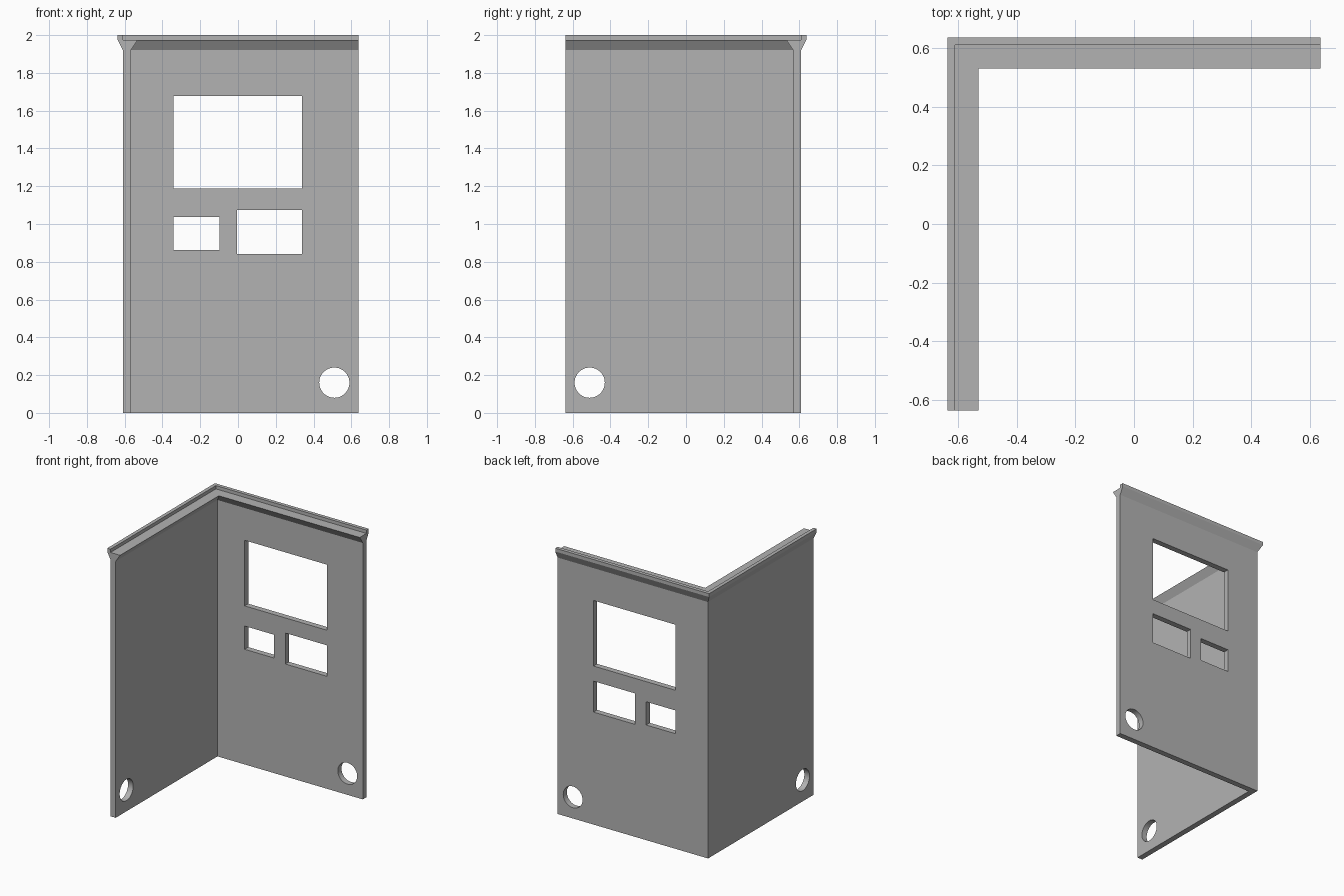
import bpy, bmesh, math
from mathutils import Matrix

if "Cube" in bpy.data.objects:
    bpy.data.objects.remove(bpy.data.objects["Cube"])

grey = bpy.data.materials.new("plain_grey")
grey.use_nodes = True
colour = (0.45, 0.45, 0.45, 1)
grey.diffuse_color = colour
grey.node_tree.nodes["Principled BSDF"].inputs["Base Color"].default_value = colour

EDGE = 0.637            # free ends of the two walls
OUT, IN = 0.61, 0.567   # outer and inner wall faces


def make_object(name, bm):
    bmesh.ops.recalc_face_normals(bm, faces=bm.faces)
    mesh = bpy.data.meshes.new(name)
    bm.to_mesh(mesh)
    bm.free()
    mesh.materials.append(grey)
    obj = bpy.data.objects.new(name, mesh)
    bpy.context.collection.objects.link(obj)
    return obj


def box_cutter(x0, x1, z0, z1):
    bm = bmesh.new()
    bmesh.ops.create_cube(bm, size=1, matrix=Matrix.Translation(
        ((x0 + x1) / 2, OUT, (z0 + z1) / 2)) @ Matrix.Diagonal((x1 - x0, 0.3, z1 - z0, 1)))
    return make_object("window_cutter", bm)


def round_cutter(location, axis):
    bm = bmesh.new()
    bmesh.ops.create_cone(bm, cap_ends=True, segments=48, radius1=0.08, radius2=0.08, depth=0.3,
                          matrix=Matrix.Translation(location) @ Matrix.Rotation(math.pi / 2, 4, axis))
    return make_object("hole_cutter", bm)


# Two walls with a flared, stepped top rim: one section mitred round the corner
section = [(OUT, 0), (OUT, 1.92), (EDGE, 1.975), (EDGE, 2), (OUT, 2),
           (OUT, 1.975), (0.531, 1.975), (IN, 1.92), (IN, 0)]
bm = bmesh.new()
rings = [[bm.verts.new(p) for p in ring] for ring in (
    [(-d, -EDGE, z) for d, z in section],
    [(-d, d, z) for d, z in section],
    [(EDGE, d, z) for d, z in section])]
for a, b in zip(rings, rings[1:]):
    for i in range(len(section)):
        j = (i + 1) % len(section)
        bm.faces.new((a[i], a[j], b[j], b[i]))
bm.faces.new(rings[0])
bm.faces.new(rings[-1])
walls = make_object("corner_walls", bm)

# Window openings in the back wall, and a round hole low in each wall
cutters = [
    box_cutter(-0.342, 0.339, 1.187, 1.678),
    box_cutter(-0.342, -0.097, 0.862, 1.036),
    box_cutter(-0.004, 0.339, 0.842, 1.074),
    round_cutter((0.51, OUT, 0.16), 'X'),
    round_cutter((-OUT, -0.51, 0.16), 'Y'),
]
bpy.context.view_layer.objects.active = walls
for cutter in cutters:
    mod = walls.modifiers.new("opening", 'BOOLEAN')
    mod.operation = 'DIFFERENCE'
    mod.solver = 'EXACT'
    mod.object = cutter
    bpy.ops.object.modifier_apply(modifier=mod.name)
    bpy.data.objects.remove(cutter)

# Smooth the hole walls while keeping the flat faces crisp
bpy.ops.object.select_all(action='DESELECT')
walls.select_set(True)
bpy.ops.object.shade_smooth_by_angle(angle=math.radians(20))
